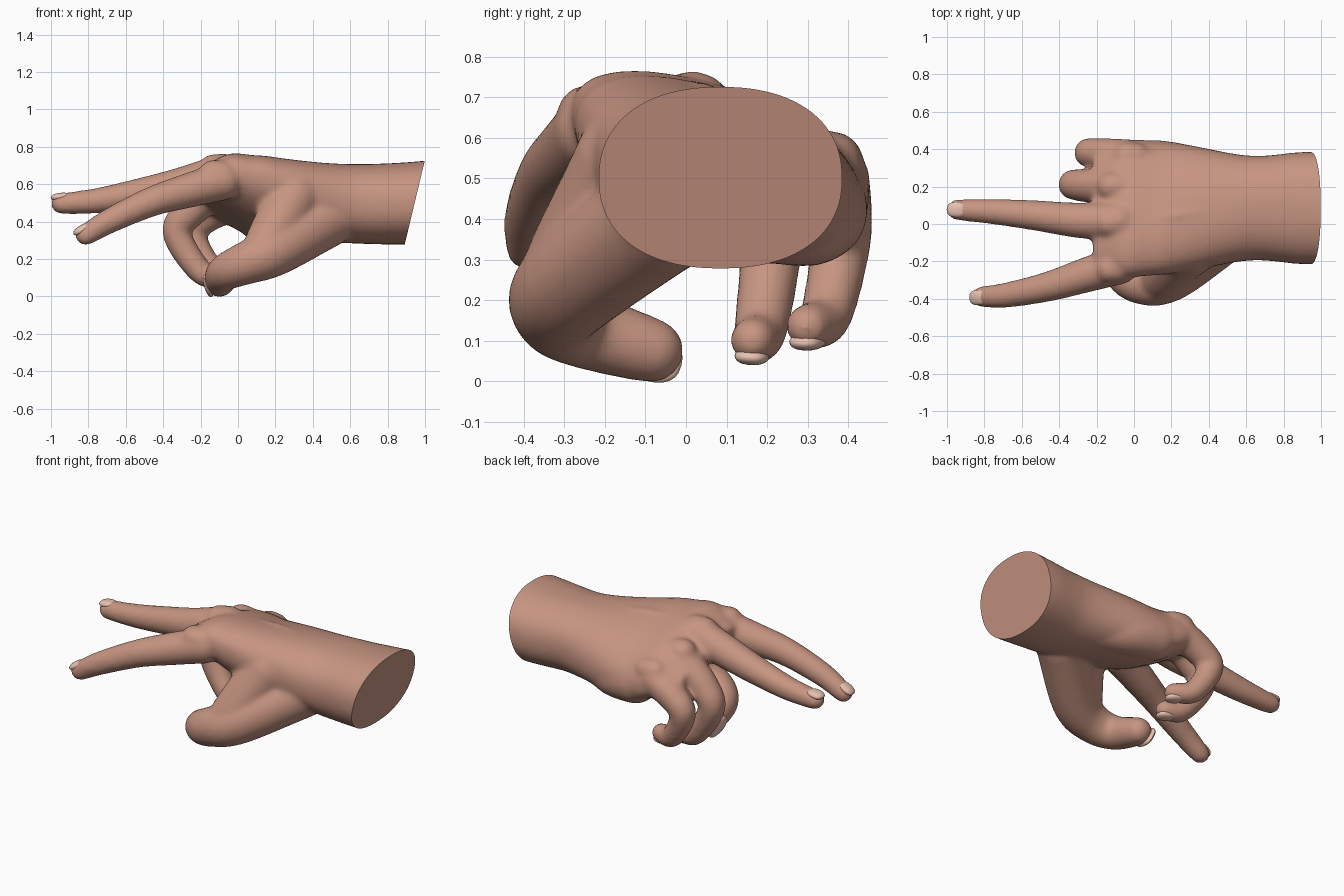
import bpy, bmesh, math
from mathutils import Vector, Matrix

if "Cube" in bpy.data.objects:
    bpy.data.objects.remove(bpy.data.objects["Cube"])


def material(name, color):
    m = bpy.data.materials.new(name)
    m.diffuse_color = (*color, 1)
    m.use_nodes = True
    m.node_tree.nodes["Principled BSDF"].inputs["Base Color"].default_value = m.diffuse_color
    return m


SKIN = material("skin", (0.57, 0.30, 0.22))
NAIL = material("nail", (0.80, 0.53, 0.44))


def add_object(name, bm, mat):
    mesh = bpy.data.meshes.new(name)
    bm.to_mesh(mesh)
    bm.free()
    mesh.materials.append(mat)
    ob = bpy.data.objects.new(name, mesh)
    bpy.context.collection.objects.link(ob)
    return ob


def spline(pts, t):
    """Catmull-Rom through points of any dimension, t in 0..len-1"""
    n = len(pts)
    i = min(int(t), n - 2)
    f = t - i
    a, b, c, d = (Vector(pts[max(0, min(n - 1, j))]) for j in (i - 1, i, i + 1, i + 2))
    return 0.5 * (2 * b + (c - a) * f + (2 * a - 5 * b + 4 * c - d) * f * f
                  + (3 * b - a - 3 * c + d) * f ** 3)


def loft(bm, rings):
    """Closed skin through rings of coordinates"""
    rings = [[bm.verts.new(co) for co in ring] for ring in rings]
    for p, q in zip(rings, rings[1:]):
        for j in range(len(p)):
            bm.faces.new((p[j], p[j - 1], q[j - 1], q[j]))
    bm.faces.new(rings[0])
    bm.faces.new(rings[-1][::-1])


def limb(bm, r0, r1, *pts, steps=6, sides=24):
    """Round-ended tube along a path, tapering from r0 to r1"""
    total = (len(pts) - 1) * steps
    path = [spline(pts, k / steps) for k in range(total + 1)]
    tans = [(path[min(k + 1, total)] - path[max(k - 1, 0)]).normalized() for k in range(total + 1)]
    caps = [math.radians(a) for a in (18, 36, 54, 70, 84)]
    rows = [(path[0] - tans[0] * r0 * math.sin(a), tans[0], r0 * math.cos(a)) for a in caps[::-1]]
    rows += [(p, t, r0 + (r1 - r0) * k / total) for k, (p, t) in enumerate(zip(path, tans))]
    rows += [(path[-1] + tans[-1] * r1 * math.sin(a), tans[-1], r1 * math.cos(a)) for a in caps]
    u, last, rings = tans[0].orthogonal().normalized(), tans[0], []
    for p, t, r in rows:
        u = last.rotation_difference(t) @ u
        v, last = t.cross(u), t
        rings.append([p + r * (u * math.cos(a) + v * math.sin(a))
                      for a in (2 * math.pi * j / sides for j in range(sides))])
    loft(bm, rings)
    return path[-1], tans[-1], r1


def palm(bm, sections, steps=6, sides=40):
    """Loft of rounded sections (x, z centre, y radius, z radius), tilting towards the knuckles"""
    rings = []
    for k in range((len(sections) - 1) * steps + 1):
        x, zc, ry, rz = spline(sections, k / steps)
        slope = -.28 * max(0, min(1, (.65 - x) / .5))
        ring = []
        for j in range(sides):
            a = 2 * math.pi * j / sides
            dy, dz = (r * math.copysign(abs(w) ** .88, w)
                      for r, w in ((ry, math.cos(a)), (rz, math.sin(a))))
            ring.append((x, .085 + dy, zc + dz + slope * dy))
        rings.append(ring)
    loft(bm, rings)


bm = bmesh.new()

# palm and wrist
palm(bm, [(1.15, .52, .3, .23), (.9, .505, .3, .22), (.62, .503, .28, .212),
          (.28, .52, .34, .205), (.1, .54, .36, .19), (-.06, .58, .36, .15),
          (-.22, .585, .27, .05)])

# fingers and thumb, each path running from the palm to the tip
index = limb(bm, .105, .055, (-.08, -.22, .625), (-.28, -.28, .57), (-.46, -.335, .515),
             (-.68, -.38, .415), (-.815, -.389, .335))
middle = limb(bm, .108, .055, (-.08, .015, .665), (-.3, .02, .605), (-.52, .045, .56),
              (-.75, .066, .52), (-.945, .076, .503))
ring = limb(bm, .1, .056, (-.12, .2, .575), (-.26, .205, .46), (-.325, .21, .34),
            (-.2, .185, .14), (-.09, .165, .108))
pinky = limb(bm, .095, .055, (-.04, .36, .5), (-.18, .375, .425), (-.245, .38, .34),
             (-.15, .345, .17), (-.04, .3, .143))
thumb = limb(bm, .15, .08, (.48, -.06, .42), (.2, -.28, .25), (.04, -.315, .185),
             (-.07, -.25, .135), (-.1, -.085, .083))

# web between thumb and index, and the heel of the palm
limb(bm, .15, .12, (.3, -.13, .54), (.15, -.285, .28))
limb(bm, .13, .13, (.45, .2, .43), (.28, .29, .42), (.12, .32, .43))

# knuckles, and tendons fanning out from the wrist
for x, y, z in ((-.13, .005, .69), (-.13, -.24, .66), (-.12, .2, .625), (-.04, .36, .545)):
    limb(bm, .03, .045, (.55, .07 + y / 4, .665), (.25, .04 + y * .6, z + .015), (x + .1, y, z + .01))
    limb(bm, .075, .08, (x + .05, y, z), (x, y, z))

# blend everything into one skin
raw = add_object("raw_hand", bm, SKIN)
blend = raw.modifiers.new("blend", 'REMESH')
blend.mode = 'VOXEL'
blend.voxel_size = 0.014
soften = raw.modifiers.new("soften", 'SMOOTH')
soften.factor = 0.5
soften.iterations = 10
dg = bpy.context.evaluated_depsgraph_get()
skin = bpy.data.meshes.new_from_object(raw.evaluated_get(dg))
bpy.data.objects.remove(raw)

# slanted cut through the wrist
bm = bmesh.new()
bm.from_mesh(skin)
cut = bmesh.ops.bisect_plane(bm, geom=bm.verts[:] + bm.edges[:] + bm.faces[:],
                             plane_co=(1, .08, .74), plane_no=(.46, 0, -.11), clear_outer=True)
bmesh.ops.holes_fill(bm, edges=[e for e in cut["geom_cut"] if isinstance(e, bmesh.types.BMEdge)])
low = min(v.co.z for v in bm.verts)
bmesh.ops.translate(bm, verts=bm.verts, vec=(0, 0, -low))
hand = add_object("hand", bm, SKIN)


def nail(name, tip, normal):
    """Shallow rounded plate lying on a fingertip"""
    center, along, r = tip
    n = Vector(normal).normalized()
    a = (along - n * along.dot(n)).normalized()
    rot = Matrix((a, n.cross(a), n)).transposed().to_4x4()
    pos = center + n * (r - .017) - Vector((0, 0, low))
    nb = bmesh.new()
    bmesh.ops.create_uvsphere(nb, u_segments=24, v_segments=12, radius=1)
    for v in nb.verts:
        for i in (0, 1):
            v.co[i] = math.copysign(abs(v.co[i]) ** .8, v.co[i])
    size = Matrix.Diagonal((r * .95, r * .75, .021, 1))
    bmesh.ops.transform(nb, verts=nb.verts, matrix=Matrix.Translation(pos) @ rot @ size)
    return add_object(name, nb, NAIL)


# fingernails
parts = [hand,
         nail("index_nail", index, (-.5, -.1, .85)),
         nail("middle_nail", middle, (-.12, 0, 1)),
         nail("ring_nail", ring, (-.1, -.05, -1)),
         nail("pinky_nail", pinky, (-.1, 0, -1)),
         nail("thumb_nail", thumb, (-.95, 0, -.3))]

bpy.ops.object.select_all(action='DESELECT')
for ob in parts:
    ob.select_set(True)
bpy.context.view_layer.objects.active = hand
bpy.ops.object.shade_smooth_by_angle(angle=math.radians(40))
